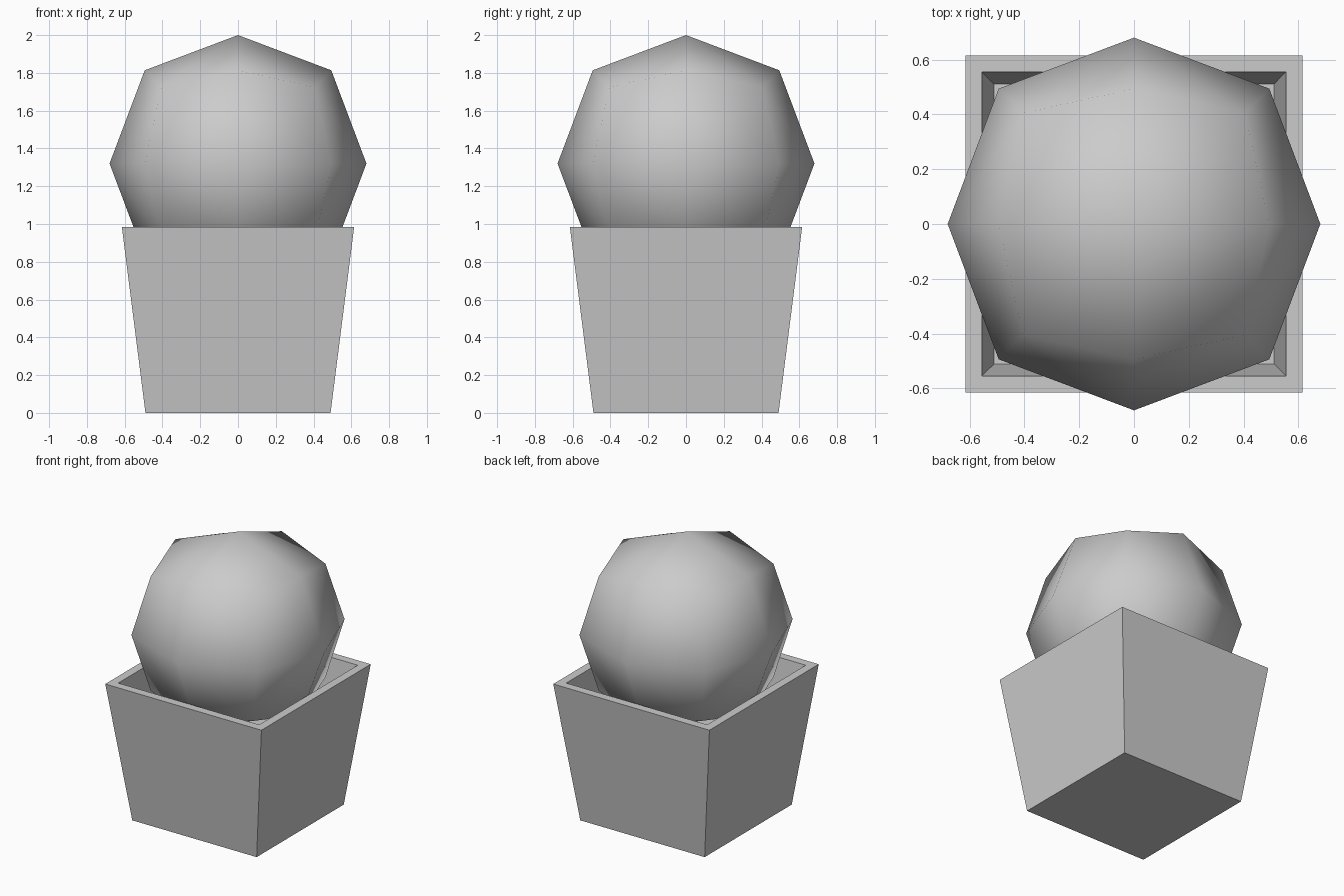
import bpy, bmesh

cube = bpy.data.objects.get("Cube")
if cube:
    bpy.data.objects.remove(cube, do_unlink=True)

grey = bpy.data.materials.new("light grey")
grey.use_nodes = True
colour = (0.6, 0.6, 0.6, 1)
grey.diffuse_color = colour
grey.node_tree.nodes["Principled BSDF"].inputs["Base Color"].default_value = colour


def square(bm, half, z):
    return [bm.verts.new((x * half, y * half, z))
            for x, y in ((-1, -1), (1, -1), (1, 1), (-1, 1))]


# Tapered square pot: underside, outer wall, rim, inner wall, floor
bm = bmesh.new()
rings = [square(bm, h, z) for h, z in
         ((0.49, 0), (0.615, 0.985), (0.555, 0.985), (0.51, 0.635))]
bm.faces.new(rings[0][::-1])
bm.faces.new(rings[-1])
for low, high in zip(rings, rings[1:]):
    for i in range(4):
        j = (i + 1) % 4
        bm.faces.new((low[i], low[j], high[j], high[i]))
mesh = bpy.data.meshes.new("pot")
bm.to_mesh(mesh)
bm.free()
pot = bpy.data.objects.new("pot", mesh)
bpy.context.collection.objects.link(pot)
mesh.materials.append(grey)

# Rounded bush: a cube with one level of subdivision, shaded smooth
bpy.ops.mesh.primitive_cube_add(size=1.62, location=(0, 0, 1.32))
bush = bpy.context.object
bush.name = "bush"
bush.data.materials.append(grey)
bpy.ops.object.shade_smooth()
subdivision = bush.modifiers.new("rounding", "SUBSURF")
subdivision.levels = subdivision.render_levels = 1
